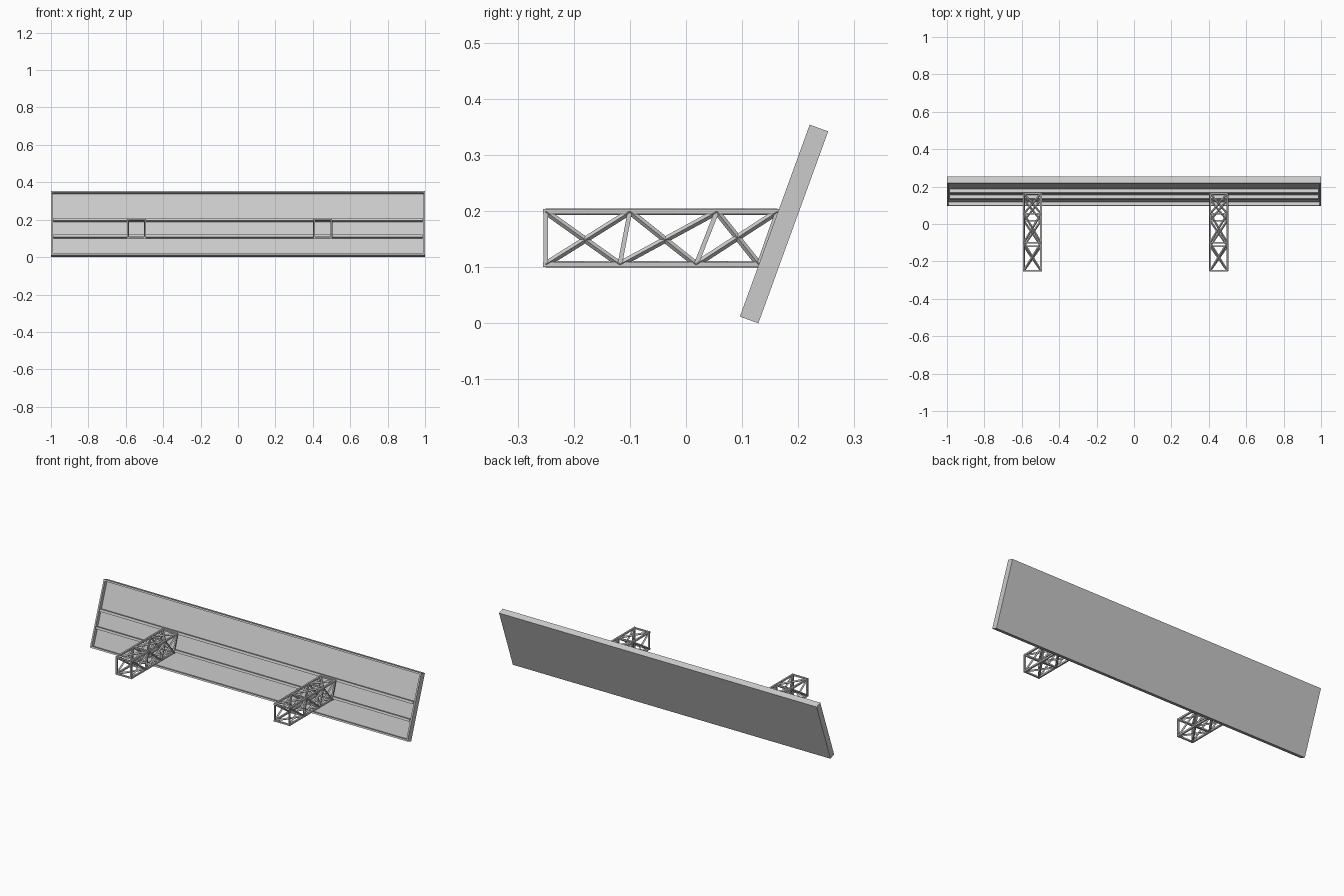
import bpy, bmesh, math
from mathutils import Vector, Matrix

if "Cube" in bpy.data.objects:
    bpy.data.objects.remove(bpy.data.objects["Cube"])

TILT = math.radians(-20)
L, T = 0.364, 0.035          # panel height along slope, thickness
RIM, DEPTH = 0.013, 0.021    # rim width, tray depth


def make_object(name, bm):
    mesh = bpy.data.meshes.new(name)
    bm.to_mesh(mesh)
    bm.free()
    ob = bpy.data.objects.new(name, mesh)
    bpy.context.collection.objects.link(ob)
    return ob


def tilt(ob):
    ob.location = (0, 0.096, 0.012)
    ob.rotation_euler = (TILT, 0, 0)


def tilted_bar(name, z0, z1, half_x):
    bm = bmesh.new()
    size = Matrix.Diagonal((2 * half_x, DEPTH, z1 - z0, 1))
    bmesh.ops.create_cube(bm, size=1, matrix=Matrix.Translation((0, DEPTH / 2, (z0 + z1) / 2)) @ size)
    tilt(make_object(name, bm))


# Tilted tray: box with its front face inset and pushed in
bm = bmesh.new()
bmesh.ops.create_cube(bm, size=1, matrix=Matrix.Translation((0, T / 2, L / 2)) @ Matrix.Diagonal((2, T, L, 1)))
bm.normal_update()
front = min(bm.faces, key=lambda f: f.calc_center_median().y)
bmesh.ops.inset_region(bm, faces=[front], thickness=RIM)
pushed = bmesh.ops.extrude_face_region(bm, geom=[front])["geom"]
bmesh.ops.translate(bm, vec=(0, DEPTH, 0), verts=[v for v in pushed if isinstance(v, bmesh.types.BMVert)])
if front.is_valid:
    bmesh.ops.delete(bm, geom=[front], context="FACES_ONLY")
bmesh.ops.recalc_face_normals(bm, faces=bm.faces)
tilt(make_object("panel_tray", bm))

# Horizontal stiffening ribs inside the tray
tilted_bar("upper_rib", 0.195, 0.209, 1 - RIM)
tilted_bar("lower_rib", 0.102, 0.115, 1 - RIM)


def strut(bm, a, b, w, roll=0.0):
    a, b = Vector(a), Vector(b)
    d = b - a
    m = (Matrix.Translation((a + b) / 2) @ d.to_track_quat("Z", "Y").to_matrix().to_4x4()
         @ Matrix.Rotation(roll, 4, "Z") @ Matrix.Diagonal((w, w, d.length, 1)))
    bmesh.ops.create_cube(bm, size=1, matrix=m)


# Box truss: panel points along the top and bottom chords
TOP = [-0.25, -0.1, 0.055, 0.163]
BOT = [-0.25, -0.118, 0.018, 0.13]
ZT, ZB, H = 0.199, 0.105, 0.046
CH, DG = 0.009, 0.008


def truss(name, x):
    bm = bmesh.new()
    roll = math.pi / 4
    for s in (-H, H):
        # chords
        strut(bm, (s, TOP[0] - CH / 2, ZT), (s, TOP[-1] + 0.008, ZT), CH)
        strut(bm, (s, BOT[0] - CH / 2, ZB), (s, BOT[-1] + 0.008, ZB), CH)
        # posts and crossed side diagonals
        for t, b in zip(TOP, BOT):
            strut(bm, (s, b, ZB), (s, t, ZT), DG)
        for i in range(3):
            strut(bm, (s, TOP[i], ZT), (s, BOT[i + 1], ZB), DG, roll)
            strut(bm, (s, BOT[i], ZB), (s, TOP[i + 1], ZT), DG, roll)
    # cross bars and crossed diagonals on top and bottom
    for ys, z in ((TOP, ZT), (BOT, ZB)):
        for y in ys:
            strut(bm, (-H, y, z), (H, y, z), DG)
        for i in range(3):
            for s in (-H, H):
                strut(bm, (s, ys[i], z), (-s, ys[i + 1], z), DG, roll)
    make_object(name, bm).location.x = x


truss("left_truss_arm", -0.543)
truss("right_truss_arm", 0.453)
